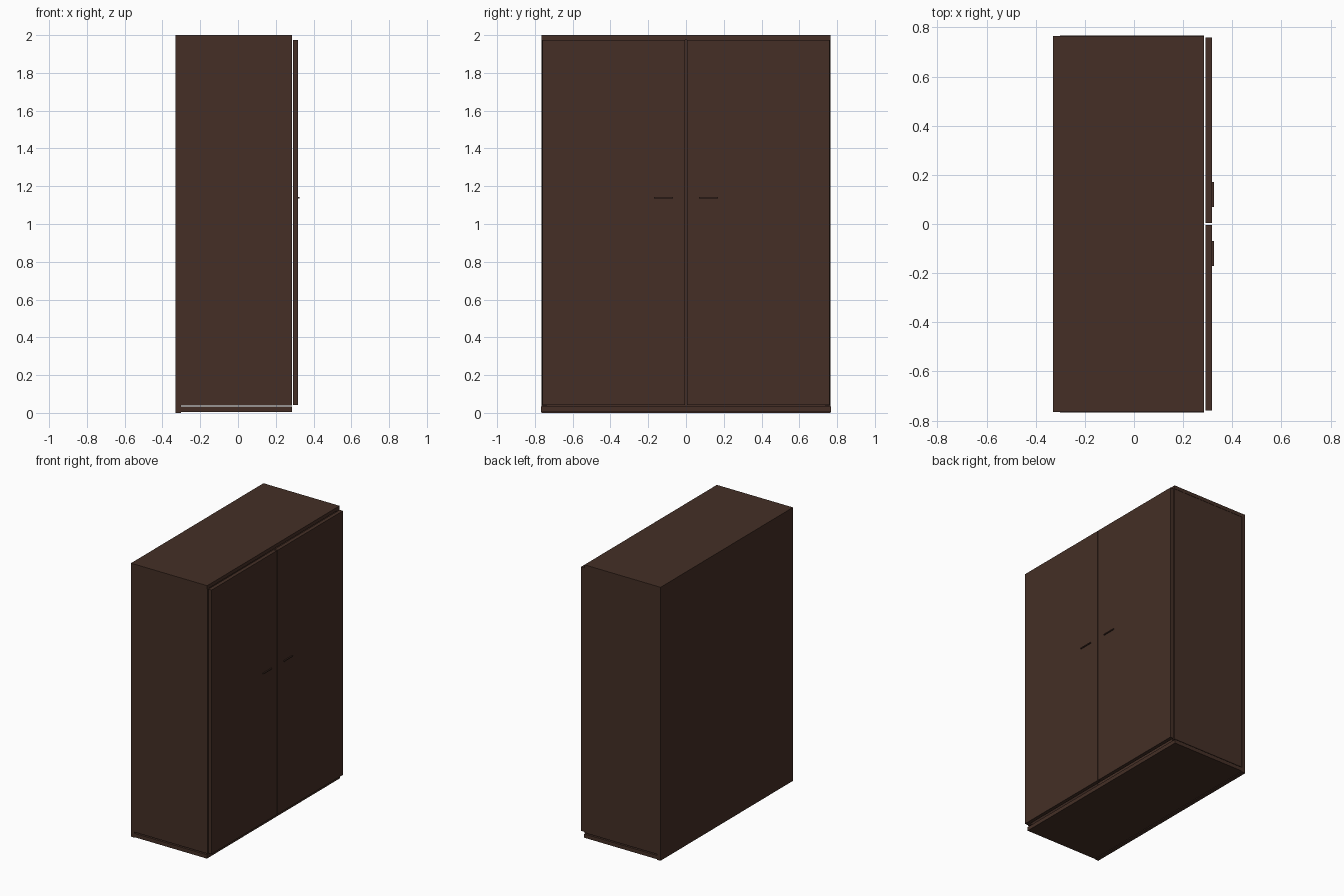
import bpy
import bmesh

if "Cube" in bpy.data.objects:
    bpy.data.objects.remove(bpy.data.objects["Cube"])


def material(name, rgb):
    m = bpy.data.materials.new(name)
    m.diffuse_color = (*rgb, 1.0)
    m.use_nodes = True
    m.node_tree.nodes["Principled BSDF"].inputs["Base Color"].default_value = m.diffuse_color
    return m


brown = material("dark brown wood", (0.058, 0.028, 0.019))


def box(name, x, y, z, mat):
    """Flat-sided box from (min, max) ranges on each axis."""
    me = bpy.data.meshes.new(name)
    bm = bmesh.new()
    bmesh.ops.create_cube(bm, size=1.0)
    for v in bm.verts:
        for i, (lo, hi) in enumerate((x, y, z)):
            v.co[i] = hi if v.co[i] > 0 else lo
    bm.to_mesh(me)
    bm.free()
    me.materials.append(mat)
    ob = bpy.data.objects.new(name, me)
    bpy.context.collection.objects.link(ob)
    return ob


BACK, INNER, FRONT = -0.33, -0.302, 0.286

# Carcass: full-height back, top board and slightly wider base board
box("back_panel", (BACK, INNER), (-0.766, 0.766), (0.0, 2.0), brown)
box("top_board", (INNER, FRONT), (-0.765, 0.765), (1.974, 2.0), brown)
box("base_board", (INNER, FRONT), (-0.768, 0.768), (0.005, 0.033), brown)

# Mirrored pairs: side panels, doors and slim bar handles
for s, label in ((-1, "left"), (1, "right")):
    def span(a, b):
        return tuple(sorted((s * a, s * b)))

    box(label + "_side_panel", (INNER, FRONT), span(0.736, 0.763), (0.039, 1.974), brown)
    box(label + "_door", (0.291, 0.318), span(0.004, 0.759), (0.043, 1.974), brown)
    box(label + "_handle", (0.318, 0.326), span(0.07, 0.17), (1.135, 1.142), brown)
